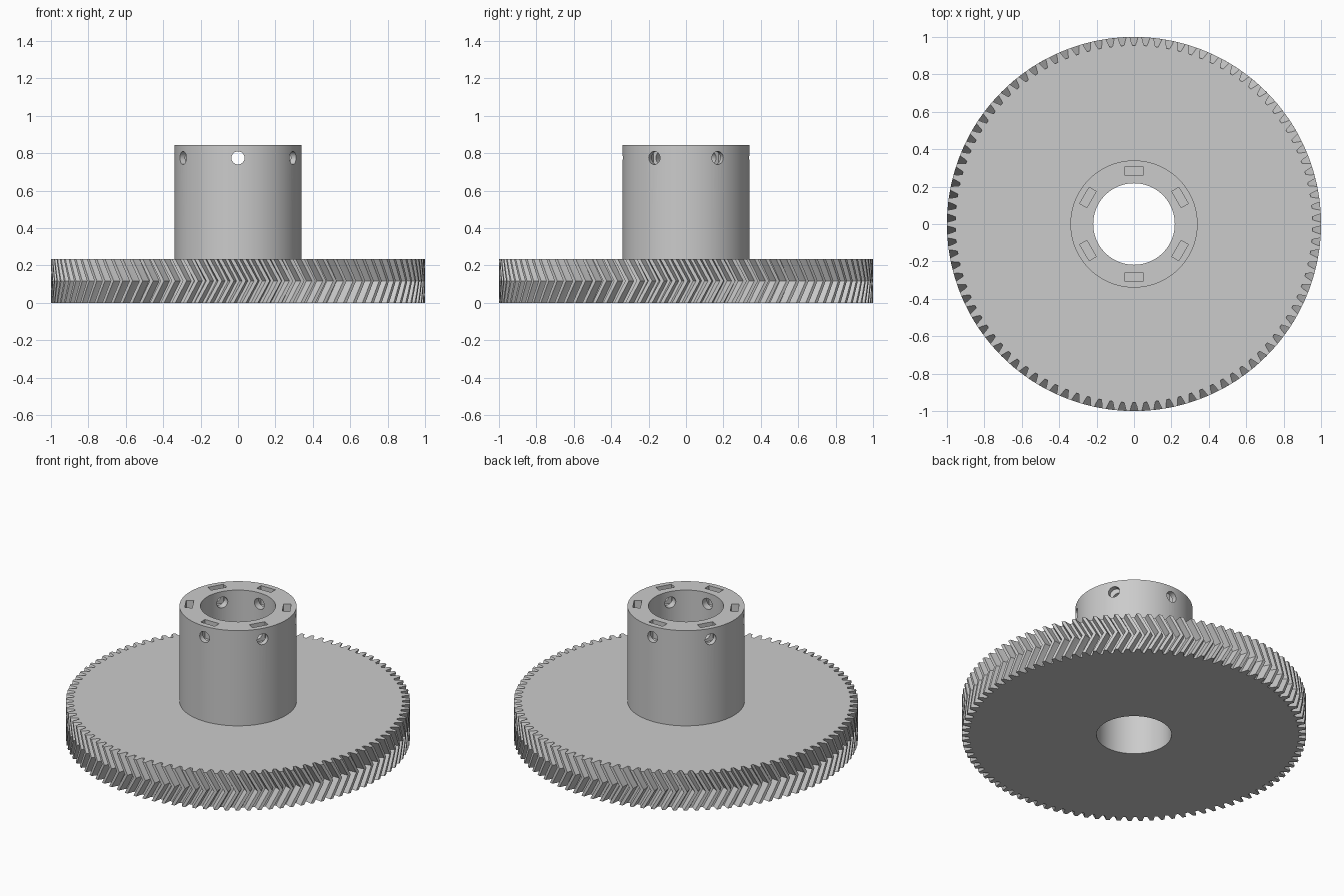
import bpy, bmesh
from math import cos, sin, pi, radians
from mathutils import Matrix

if "Cube" in bpy.data.objects:
    bpy.data.objects.remove(bpy.data.objects["Cube"])

TEETH = 98
BORE, HUB_R = 0.218, 0.34
GEAR_H, TOP_Z = 0.235, 0.845
HOLE_Z = 0.775

grey = bpy.data.materials.new("plain_grey")
grey.use_nodes = True
grey.diffuse_color = (0.6, 0.6, 0.6, 1)
grey.node_tree.nodes["Principled BSDF"].inputs["Base Color"].default_value = (0.6, 0.6, 0.6, 1)


def make_object(name, bm):
    bmesh.ops.recalc_face_normals(bm, faces=bm.faces)
    mesh = bpy.data.meshes.new(name)
    bm.to_mesh(mesh)
    bm.free()
    mesh.materials.append(grey)
    obj = bpy.data.objects.new(name, mesh)
    bpy.context.collection.objects.link(obj)
    return obj


def select_only(obj):
    bpy.ops.object.select_all(action='DESELECT')
    obj.select_set(True)
    bpy.context.view_layer.objects.active = obj


def skin(bm, rings):
    """Join a closed loop of rings into a ring-shaped solid."""
    n = len(rings[0])
    for a, b in zip(rings, rings[1:] + rings[:1]):
        for i in range(n):
            j = (i + 1) % n
            bm.faces.new((a[i], a[j], b[j], b[i]))


def ring(bm, polar, z, twist=0):
    return [bm.verts.new((r * cos(a + twist), r * sin(a + twist), z)) for a, r in polar]


# Herringbone gear: tooth profile twisted to mid height and back
pitch = 2 * pi / TEETH
tooth = [(-0.37, 0.955), (-0.26, 0.975), (-0.16, 1.0),
         (0.16, 1.0), (0.26, 0.975), (0.37, 0.955)]
profile = [((k + f) * pitch, r) for k in range(TEETH) for f, r in tooth]
bore = [(a, BORE) for a, r in profile]
bm = bmesh.new()
rings = [ring(bm, profile, GEAR_H * t, pitch * (1 - abs(2 * t - 1)))
         for t in (0, 0.25, 0.5, 0.75, 1)]
rings += [ring(bm, bore, GEAR_H), ring(bm, bore, 0)]
skin(bm, rings)
gear = make_object("gear_wheel", bm)

# Hub tube
SEG = 96
bm = bmesh.new()
skin(bm, [ring(bm, [(2 * pi * i / SEG, r) for i in range(SEG)], z)
          for r, z in ((HUB_R, GEAR_H), (HUB_R, TOP_Z), (BORE, TOP_Z), (BORE, GEAR_H))])
hub = make_object("hub", bm)

# Cutters: radial screw holes and nut slots, six of each
holes, slots = bmesh.new(), bmesh.new()
for k in range(6):
    turn = Matrix.Rotation(radians(30 + 60 * k), 4, 'Z')
    bmesh.ops.create_cone(
        holes, cap_ends=True, segments=24, radius1=0.035, radius2=0.035, depth=0.3,
        matrix=turn @ Matrix.Translation((0.28, 0, HOLE_Z)) @ Matrix.Rotation(pi / 2, 4, 'Y'))
    bmesh.ops.create_cube(
        slots, size=1,
        matrix=turn @ Matrix.Translation((0.284, 0, HOLE_Z + 0.05))
        @ Matrix.Diagonal((0.044, 0.1, 0.2, 1)))

for name, cutter_bm in (("screw_hole_cutter", holes), ("nut_slot_cutter", slots)):
    cutter = make_object(name, cutter_bm)
    cutter.hide_render = True
    mod = hub.modifiers.new(name, 'BOOLEAN')
    mod.operation = 'DIFFERENCE'
    mod.solver = 'EXACT'
    mod.object = cutter
    select_only(hub)
    bpy.ops.object.modifier_apply(modifier=mod.name)
    bpy.data.objects.remove(cutter)

# Smooth round walls, keep edges crisp
for obj in (gear, hub):
    select_only(obj)
    bpy.ops.object.shade_smooth_by_angle(angle=radians(25))
